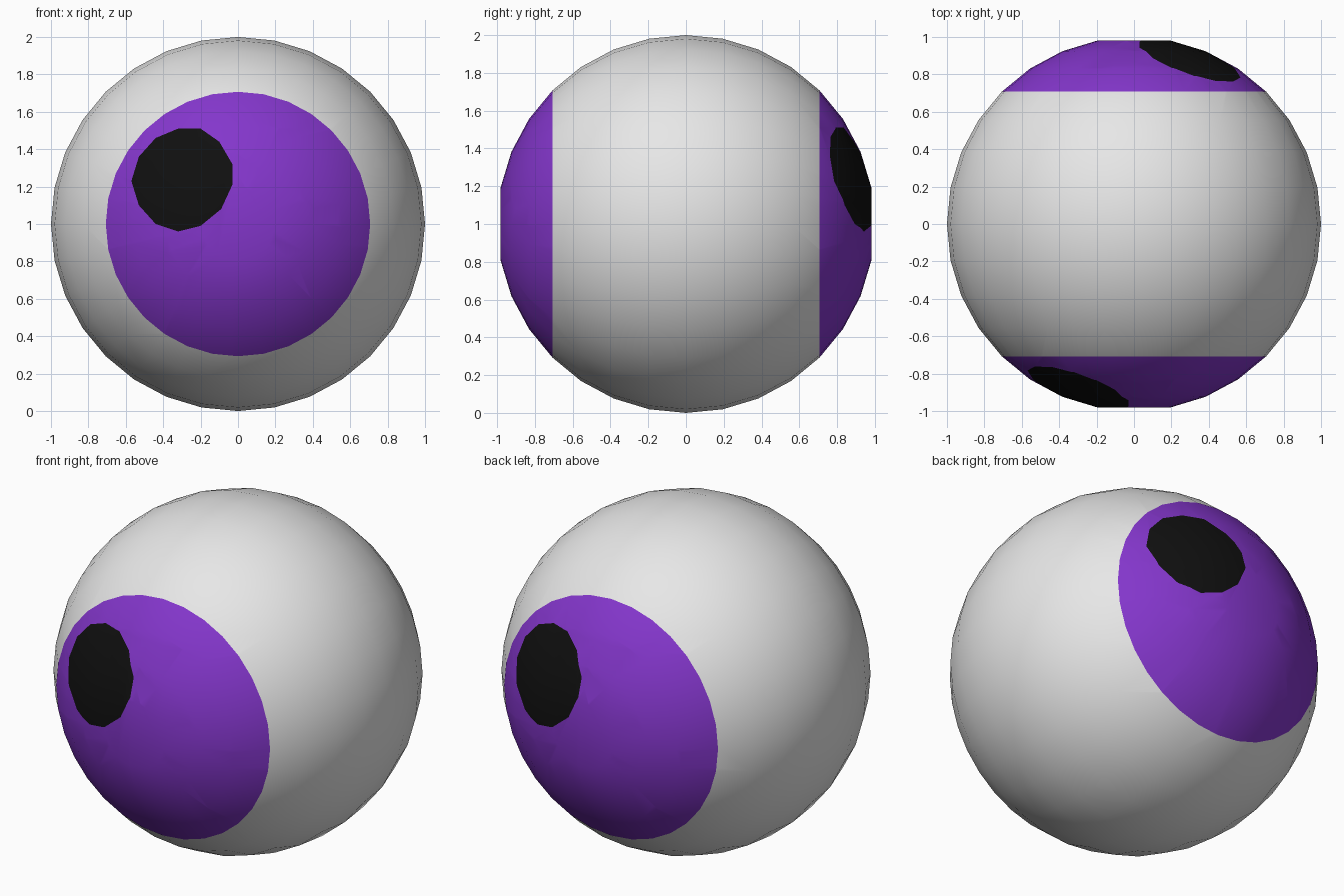
import bpy, bmesh, math
from mathutils import Vector, Matrix

cube = bpy.data.objects.get("Cube")
if cube:
    bpy.data.objects.remove(cube, do_unlink=True)


def make_material(name, rgb):
    mat = bpy.data.materials.new(name)
    mat.use_nodes = True
    colour = (*rgb, 1.0)
    mat.diffuse_color = colour
    mat.node_tree.nodes["Principled BSDF"].inputs["Base Color"].default_value = colour
    return mat


WHITE, PURPLE, BLACK = range(3)
materials = [
    make_material("eye white", (0.8, 0.8, 0.8)),
    make_material("iris purple", (0.23, 0.037, 0.6)),
    make_material("pupil black", (0.005, 0.005, 0.005)),
]

# Pupil outline (x, z) on the front
PUPIL = [(-.32, 1.51), (-.20, 1.51), (-.10, 1.44), (-.03, 1.32), (-.03, 1.21),
         (-.09, 1.08), (-.20, .99), (-.32, .96), (-.44, 1.0), (-.53, 1.10),
         (-.57, 1.23), (-.53, 1.36), (-.44, 1.46)]


def cut_pupil(bm, side):
    """Cut the outline into the iris facing side (-1 front, 1 back) and colour it."""
    outline = [Vector((-side * x, 0, z)) for x, z in PUPIL]
    centre = sum(outline, Vector()) / len(outline)
    inside = [f for f in bm.faces if f.calc_center_median().y * side > 0.7]
    for a, b in zip(outline, outline[1:] + outline[:1]):
        normal = (b - a).cross(Vector((0, 1, 0))).normalized()
        if normal.dot(centre - a) > 0:
            normal.negate()
        edges = {e for f in inside for e in f.edges}
        verts = {v for f in inside for v in f.verts}
        cut = bmesh.ops.bisect_plane(bm, geom=inside + list(edges) + list(verts),
                                     dist=1e-5, plane_co=a, plane_no=normal)
        faces = {g for g in cut["geom"] if isinstance(g, bmesh.types.BMFace)}
        inside = [f for f in faces if normal.dot(f.calc_center_median() - a) < 0]
    for f in inside:
        f.material_index = BLACK


# Eyeball: sphere with its poles on the y axis, flattened at both ends
bm = bmesh.new()
bmesh.ops.create_uvsphere(bm, u_segments=32, v_segments=16, radius=1)
poles = [v for v in bm.verts if abs(v.co.z) > 0.99]
bmesh.ops.dissolve_verts(bm, verts=poles)
bmesh.ops.transform(bm, verts=bm.verts[:],
                    matrix=Matrix.Translation((0, 0, 1)) @ Matrix.Rotation(math.pi / 2, 4, 'X'))

# Irises front and back, then the pupils
for f in bm.faces:
    f.material_index = PURPLE if abs(f.calc_center_median().y) > 0.71 else WHITE
for side in (-1, 1):
    cut_pupil(bm, side)

bmesh.ops.recalc_face_normals(bm, faces=bm.faces[:])
mesh = bpy.data.meshes.new("eyeball")
bm.to_mesh(mesh)
bm.free()
for mat in materials:
    mesh.materials.append(mat)
eyeball = bpy.data.objects.new("eyeball", mesh)
bpy.context.collection.objects.link(eyeball)
bpy.ops.object.select_all(action='DESELECT')
eyeball.select_set(True)
bpy.context.view_layer.objects.active = eyeball
bpy.ops.object.shade_smooth_by_angle(angle=math.radians(40))
